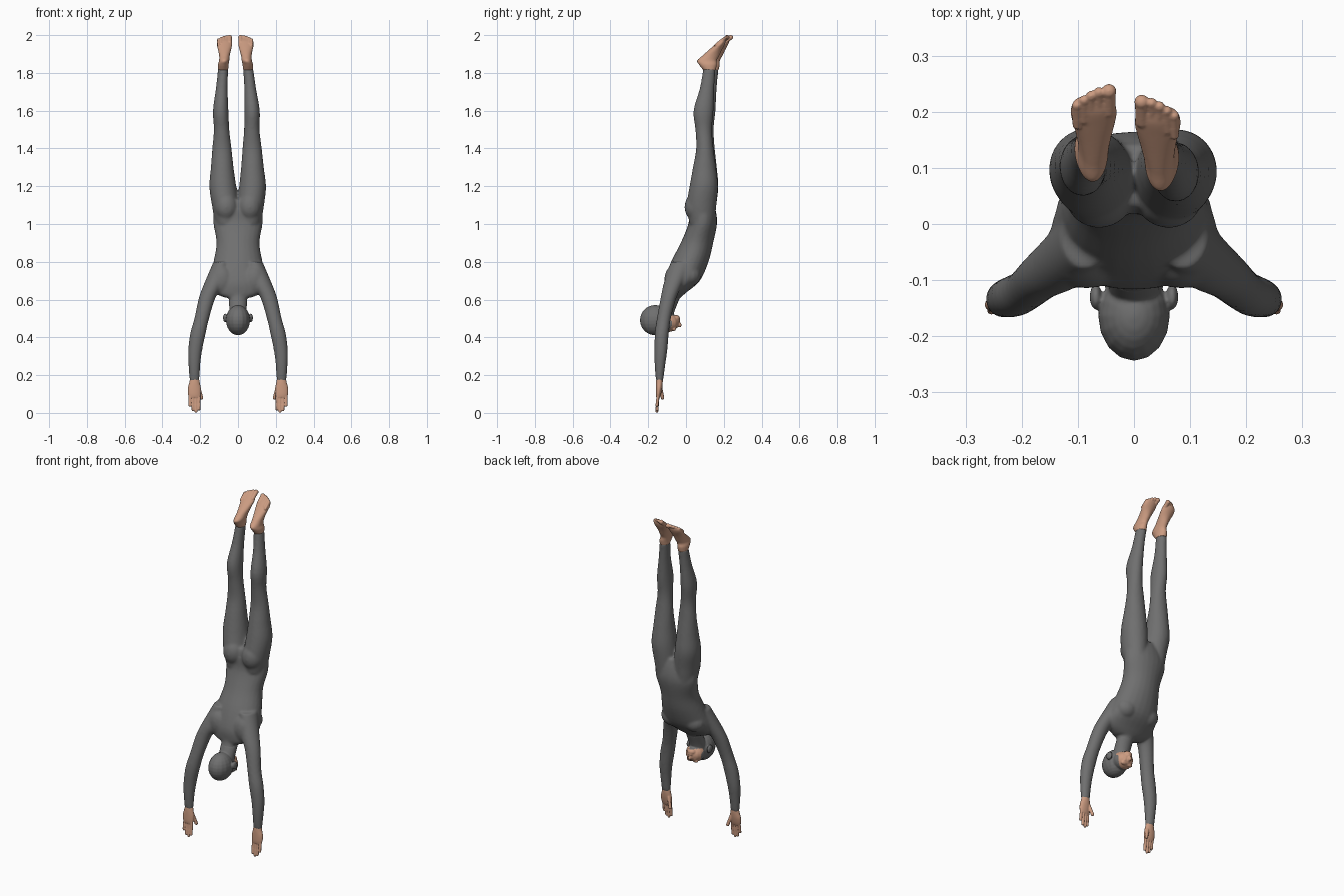
import bpy, bmesh, math
from mathutils import Vector, Matrix

cube = bpy.data.objects.get("Cube")
if cube:
    bpy.data.objects.remove(cube, do_unlink=True)


def material(name, color):
    m = bpy.data.materials.new(name)
    m.use_nodes = True
    m.diffuse_color = color
    bsdf = next(n for n in m.node_tree.nodes if n.type == 'BSDF_PRINCIPLED')
    bsdf.inputs["Base Color"].default_value = color
    bsdf.inputs["Roughness"].default_value = 0.7
    return m


SUIT = material("suit grey", (0.16, 0.16, 0.16, 1))
SKIN = material("skin", (0.60, 0.33, 0.22, 1))


def loft(bm, sections, place, sides=16):
    """Closed skin through horizontal ellipses (x, y, z, rx, ry), each point placed."""
    rings = []
    for x, y, z, rx, ry in sections:
        angles = [math.tau * i / sides for i in range(sides)]
        rings.append([bm.verts.new(place(x + rx * math.cos(a), y + ry * math.sin(a), z))
                      for a in angles])
    for lo, hi in zip(rings, rings[1:]):
        for i in range(sides):
            j = (i + 1) % sides
            bm.faces.new((lo[i], lo[j], hi[j], hi[i]))
    bm.faces.new(rings[0])
    bm.faces.new(rings[-1])


def spline(a, b, c, d, t):
    """Catmull-Rom blend of four sections."""
    return [0.5 * (2 * q + (r - p) * t + (2 * p - 5 * q + 4 * r - s) * t * t
                   + (3 * q - p - 3 * r + s) * t ** 3)
            for p, q, r, s in zip(a, b, c, d)]


def tube(bm, sections, place, steps=4):
    """Loft with smoothly interpolated sections."""
    s = [sections[0], *sections, sections[-1]]
    smooth = [spline(*s[i:i + 4], k / steps)
              for i in range(len(s) - 3) for k in range(steps)]
    loft(bm, smooth + [sections[-1]], place, 24)


def ball(bm, center, radii, tilt=0):
    mat = (Matrix.Translation(center) @ Matrix.Rotation(tilt, 4, 'X')
           @ Matrix.Diagonal((*radii, 1)))
    turns = [0.08 + (math.pi - 0.16) * i / 12 for i in range(13)]
    loft(bm, [(0, 0, -math.cos(a), math.sin(a), math.sin(a)) for a in turns],
         lambda x, y, z: mat @ Vector((x, y, z)))


def digit(bm, start, end, radius):
    """Finger or toe: a round-ended rod."""
    a, b = Vector(start), Vector(end)
    axis = b - a
    mat = Matrix.Translation(a) @ axis.to_track_quat('Z', 'Y').to_matrix().to_4x4()
    sections = []
    for i in range(12):
        turn = 0.1 + (math.pi - 0.2) * i / 11
        r = radius * math.sin(turn)
        z = (axis.length if i > 5 else 0) - radius * math.cos(turn)
        sections.append((0, 0, z, r, r))
    loft(bm, sections, lambda x, y, z: mat @ Vector((x, y, z)))


def fuse(name, bm, mat, voxel, relax):
    """Melt overlapping volumes into one smooth skin."""
    bmesh.ops.recalc_face_normals(bm, faces=bm.faces)
    mesh = bpy.data.meshes.new(name)
    bm.to_mesh(mesh)
    bm.free()
    ob = bpy.data.objects.new(name, mesh)
    bpy.context.collection.objects.link(ob)
    rm = ob.modifiers.new("fuse", 'REMESH')
    rm.mode = 'VOXEL'
    rm.voxel_size = voxel
    sm = ob.modifiers.new("relax", 'SMOOTH')
    sm.factor = 0.5
    sm.iterations = relax
    dg = bpy.context.evaluated_depsgraph_get()
    done = bpy.data.meshes.new_from_object(ob.evaluated_get(dg))
    ob.modifiers.clear()
    ob.data = done
    done.materials.clear()
    done.materials.append(mat)
    for p in done.polygons:
        p.use_smooth = True
        p.material_index = 0
    return ob


def mirror_place(side):
    return lambda x, y, z: (side * x, y, z)


def leg_place(side):
    """Both legs drift slightly to one side as they rise."""
    def place(x, y, z):
        k = max(0, (z - 1.1) / 0.75)
        return (side * x - 0.013 * k, y - side * 0.008 * k, z)
    return place


# Profiles: hip to ankle, shoulder to wrist, crotch to shoulders, neck
LEG = [(.060, .085, 1.00, .060, .066), (.068, .083, 1.10, .070, .078),
       (.079, .095, 1.20, .071, .075), (.080, .100, 1.30, .060, .061),
       (.080, .103, 1.40, .051, .046), (.080, .098, 1.50, .041, .044),
       (.083, .098, 1.60, .041, .053), (.075, .118, 1.72, .031, .038),
       (.066, .132, 1.825, .027, .033)]
ARM = [(.085, -.02, .80, .045, .060), (.125, -.065, .69, .052, .052),
       (.163, -.092, .61, .044, .042), (.192, -.117, .50, .039, .037),
       (.212, -.128, .42, .041, .037), (.227, -.133, .33, .037, .034),
       (.231, -.138, .25, .031, .028), (.230, -.140, .168, .026, .019)]
TORSO = [(0, .085, 1.13, .115, .055), (0, .088, 1.07, .130, .070),
         (0, .088, 1.00, .130, .076), (0, .058, .90, .114, .086),
         (0, .020, .80, .130, .099), (0, -.020, .70, .150, .094),
         (0, -.055, .64, .130, .060), (0, -.070, .61, .070, .040)]
NECK = [(0, -.065, .66, .060, .045), (0, -.078, .60, .048, .042),
        (0, -.105, .54, .046, .045), (0, -.115, .50, .046, .045)]

# Suited body: torso, neck, arms and legs
bm = bmesh.new()
tube(bm, TORSO, mirror_place(1))
tube(bm, NECK, mirror_place(1))
for side in (-1, 1):
    tube(bm, LEG, leg_place(side))
    tube(bm, ARM, mirror_place(side))
    ball(bm, (side * .062, .052, 1.09), (.062, .060, .075))     # buttock
    ball(bm, (side * .085, -.075, .70), (.060, .040, .075))     # shoulder blade
    ball(bm, (side * .075, .020, .73), (.065, .060, .060))      # chest
fuse("suited_body", bm, SUIT, 0.007, 7)

# Hands, palms to the back, thumbs inward
HAND = [(.230, -.140, .180, .024, .017), (.230, -.141, .160, .028, .018),
        (.231, -.143, .130, .035, .017), (.231, -.146, .100, .034, .014),
        (.230, -.148, .082, .030, .010)]
FINGERS = [(.254, .040), (.238, .016), (.222, .008), (.206, .020)]
for side, label in ((1, "left"), (-1, "right")):
    bm = bmesh.new()
    tube(bm, HAND, mirror_place(side))
    for x, tip in FINGERS:
        digit(bm, (side * x, -.147, .095), (side * x, -.154, tip), .0078)
    digit(bm, (side * .210, -.136, .138), (side * .193, -.124, .080), .0095)
    fuse(label + "_hand", bm, SKIN, 0.003, 2)

# Bare feet, soles up, toes pointing back
FOOT = [(.066, .132, 1.815, .0265, .033), (.065, .124, 1.843, .028, .047),
        (.060, .119, 1.865, .027, .052), (.058, .139, 1.890, .028, .045),
        (.057, .163, 1.920, .034, .035), (.057, .188, 1.950, .041, .026),
        (.057, .203, 1.970, .038, .018), (.057, .210, 1.980, .030, .009)]
TOES = [(.029, .227, 1.988, .012), (.047, .225, 1.989, .0088),
        (.061, .219, 1.986, .0085), (.074, .211, 1.981, .0082),
        (.087, .202, 1.975, .0080)]
for side, label in ((1, "left"), (-1, "right")):
    place = leg_place(side)
    bm = bmesh.new()
    tube(bm, FOOT, place)
    for x, y, z, r in TOES:
        digit(bm, place(x, y - .035, z - .028), place(x, y, z), r)
        ball(bm, place(x, y, z), (r * 1.1,) * 3)
    fuse(label + "_foot", bm, SKIN, 0.003, 2)

# Hooded head, tipped back to look at the hands
bm = bmesh.new()
ball(bm, (0, -.163, .491), (.064, .081, .080))
ball(bm, (0, -.095, .478), (.055, .058, .050))
ball(bm, (0, -.056, .500), (.027, .025, .019))                  # chin
ball(bm, (0, -.036, .466), (.009, .013, .014), .6)              # nose
ball(bm, (0, -.039, .487), (.016, .009, .007), .6)              # lips
tube(bm, NECK[1:], mirror_place(1))
for side in (-1, 1):
    ball(bm, (side * .068, -.130, .503), (.011, .022, .024), .5)    # ear
    ball(bm, (side * .020, -.062, .442), (.018, .010, .008), .6)    # brow
    ball(bm, (side * .020, -.054, .457), (.010, .009, .007), .6)    # eyelid
head = fuse("hooded_head", bm, SUIT, 0.004, 3)
head.data.materials.append(SKIN)

# Face opening: an oval around the facing direction
middle, upward = Vector((0, -.055, .468)), Vector((0, -.6, -.8))
for p in head.data.polygons:
    d = p.center - middle
    oval = (d.x / .050) ** 2 + (d.dot(upward) / .056) ** 2
    if oval < 1 and p.center.y > -.098 and p.center.z < .515:
        p.material_index = 1
